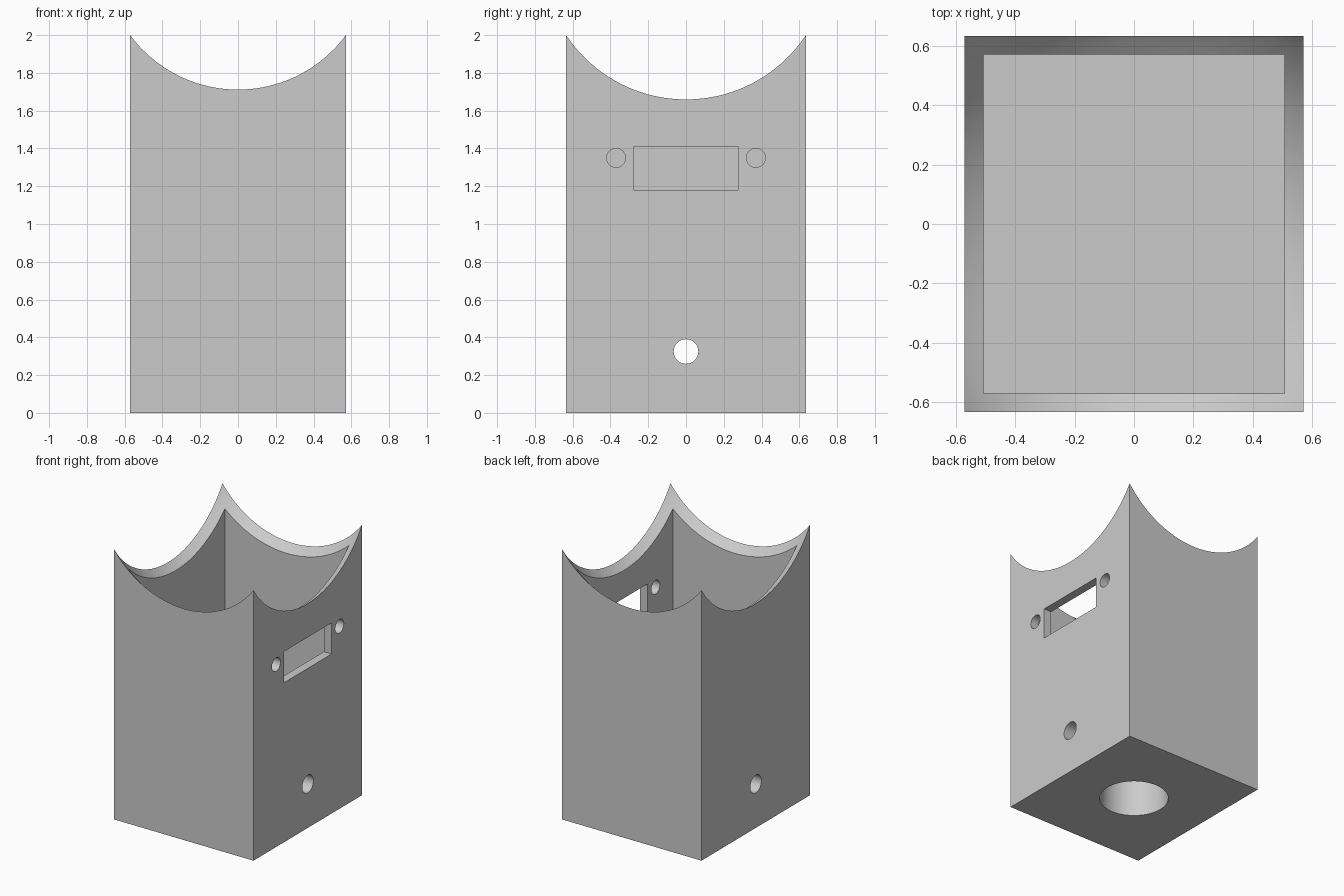
import bpy
from math import pi, sqrt

cube = bpy.data.objects.get("Cube")
if cube:
    bpy.data.objects.remove(cube, do_unlink=True)

# Overall sizes
WIDTH, DEPTH, HEIGHT, WALL = 1.143, 1.27, 2.0, 0.0635
FLOOR = 0.70
BALL_R = 0.9525

grey = bpy.data.materials.new("plain grey")
grey.use_nodes = True
colour = (0.6, 0.6, 0.6, 1)
grey.diffuse_color = colour
grey.node_tree.nodes["Principled BSDF"].inputs["Base Color"].default_value = colour


def finish(name):
    obj = bpy.context.object
    obj.name = name
    obj.data.materials.append(grey)
    return obj


def box(name, size, centre):
    bpy.ops.mesh.primitive_cube_add(size=1, location=centre)
    obj = finish(name)
    obj.scale = size
    bpy.ops.object.transform_apply(location=True, rotation=True, scale=True)
    return obj


def cylinder(name, radius, length, centre, along_x=True):
    bpy.ops.mesh.primitive_cylinder_add(
        vertices=64, radius=radius, depth=length, location=centre,
        rotation=(0, pi / 2 if along_x else 0, 0))
    obj = finish(name)
    bpy.ops.object.transform_apply(location=True, rotation=True, scale=True)
    return obj


def cut(target, cutter):
    mod = target.modifiers.new("cut", 'BOOLEAN')
    mod.operation = 'DIFFERENCE'
    mod.solver = 'EXACT'
    mod.object = cutter
    cutter.hide_render = True
    bpy.context.view_layer.objects.active = target
    bpy.ops.object.modifier_apply(modifier=mod.name)
    bpy.data.objects.remove(cutter, do_unlink=True)


# Outer block and the open cavity above its solid base
housing = box("housing", (WIDTH, DEPTH, HEIGHT), (0, 0, HEIGHT / 2))
cut(housing, box("cavity", (WIDTH - 2 * WALL, DEPTH - 2 * WALL, 3),
                 (0, 0, FLOOR + 1.5)))

# Spherical seat hollowed into the top rim
corner_sq = (WIDTH / 2) ** 2 + (DEPTH / 2) ** 2
seat_z = HEIGHT + sqrt(BALL_R ** 2 - corner_sq)
bpy.ops.mesh.primitive_uv_sphere_add(segments=128, ring_count=64, radius=BALL_R,
                                     location=(0, 0, seat_z))
cut(housing, finish("ball_seat"))

# Connector window with a screw hole on each side, left wall only
cut(housing, box("window", (0.3, 0.555, 0.23), (WIDTH / 2, 0, 1.295)))
for side in (-1, 1):
    cut(housing, cylinder("screw_hole", 0.05, 0.3, (WIDTH / 2, side * 0.37, 1.35)))

# Blind post socket underneath and the cross bolt hole through it
cut(housing, cylinder("post_socket", 0.235, 1.27, (0, 0, 0), along_x=False))
cut(housing, cylinder("bolt_hole", 0.065, 2, (0, 0, 0.325)))

bpy.ops.object.select_all(action='DESELECT')
housing.select_set(True)
bpy.context.view_layer.objects.active = housing
bpy.ops.object.shade_smooth_by_angle(angle=pi / 6)
